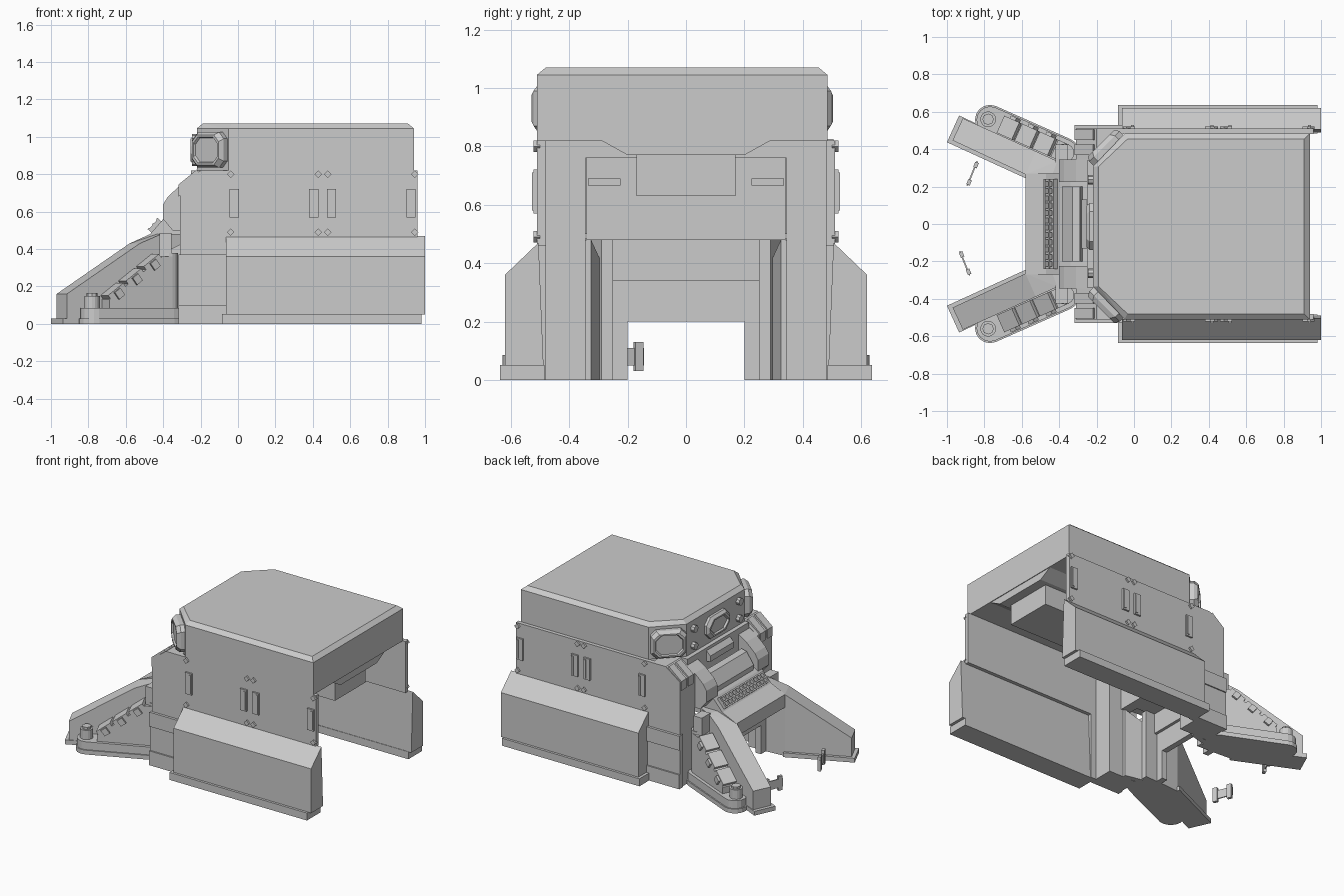
import bpy, bmesh, math
from mathutils import Matrix

cube = bpy.data.objects.get("Cube")
if cube:
    bpy.data.objects.remove(cube)

grey = bpy.data.materials.new("plain grey")
grey.use_nodes = True
GREY = (0.6, 0.6, 0.6, 1)
grey.diffuse_color = GREY
grey.node_tree.nodes["Principled BSDF"].inputs["Base Color"].default_value = GREY


def finish(name, bm, matrix=None):
    if matrix:
        bm.transform(matrix)
    bmesh.ops.recalc_face_normals(bm, faces=bm.faces)
    mesh = bpy.data.meshes.new(name)
    bm.to_mesh(mesh)
    bm.free()
    mesh.materials.append(grey)
    obj = bpy.data.objects.new(name, mesh)
    bpy.context.collection.objects.link(obj)


def prism(name, pts, axis, a, b, matrix=None):
    """Extrude a 2D outline along one axis from a to b."""
    place = {"x": lambda p, t: (t, p[0], p[1]),
             "y": lambda p, t: (p[0], t, p[1]),
             "z": lambda p, t: (p[0], p[1], t)}[axis]
    bm = bmesh.new()
    low = [bm.verts.new(place(p, a)) for p in pts]
    high = [bm.verts.new(place(p, b)) for p in pts]
    bm.faces.new(low)
    bm.faces.new(high)
    for i in range(len(pts)):
        j = (i + 1) % len(pts)
        bm.faces.new((low[i], low[j], high[j], high[i]))
    finish(name, bm, matrix)


def box(name, x, y, z, matrix=None):
    prism(name, [(x[0], y[0]), (x[1], y[0]), (x[1], y[1]), (x[0], y[1])], "z", z[0], z[1], matrix)


def hull(name, pts, matrix=None):
    bm = bmesh.new()
    for p in pts:
        bm.verts.new(p)
    res = bmesh.ops.convex_hull(bm, input=bm.verts)
    inner = [v for v in res["geom_interior"] if isinstance(v, bmesh.types.BMVert)]
    bmesh.ops.delete(bm, geom=inner, context="VERTS")
    bmesh.ops.dissolve_limit(bm, angle_limit=0.03, verts=bm.verts, edges=bm.edges)
    finish(name, bm, matrix)


def ring(cx, cy, r, n=16):
    return [(cx + r * math.cos(math.tau * i / n), cy + r * math.sin(math.tau * i / n)) for i in range(n)]


def window(name, centre, angle, w, h, d, corner):
    """Eight-sided framed window; local +x points outward."""
    def outline(inset, x):
        c = corner
        a, b = w / 2 - inset, h / 2 - inset
        return [(x, y, z) for y, z in ((-a, c - b), (c - a, -b), (a - c, -b), (a, c - b),
                                       (a, b - c), (a - c, b), (c - a, b), (-a, b - c))]
    rings = [outline(0, -0.02), outline(0, d * 0.5), outline(0.015, d),
             outline(0.025, d), outline(0.03, d - 0.012)]
    bm = bmesh.new()
    loops = [[bm.verts.new(p) for p in r] for r in rings]
    for a, b in zip(loops, loops[1:]):
        for i in range(8):
            j = (i + 1) % 8
            bm.faces.new((a[i], a[j], b[j], b[i]))
    bm.faces.new(loops[0])
    bm.faces.new(loops[-1])
    finish(name, bm, Matrix.Translation(centre) @ Matrix.Rotation(angle, 4, "Z"))


# Roof block with bevelled rim, set slightly off centre
SHIFT = -0.013


def roof_outline(i):
    half = [(-0.22 + i, 0.32), (-0.05 + i / 2, 0.497 - i), (0.94 - i, 0.497 - i)]
    return [(x, s * y + SHIFT) for s in (1, -1) for x, y in half]


hull("roof", [(x, y, z) for i, z in ((0, 0.82), (0, 1.045), (0.03, 1.07)) for x, y in roof_outline(i)])

# Ceiling beams
prism("ceiling_beam", [(-0.29, 0.82), (-0.2, 0.77), (0.2, 0.77), (0.29, 0.82)], "x", -0.2, 0.935)
box("ceiling_duct", (-0.2, 0.87), (-0.17, 0.17), (0.63, 0.82))

# Front wall above the passage, and sloped hood
prism("hood", [(-0.2, 0.48), (-0.2, 0.66), (-0.34, 0.6), (-0.4, 0.56), (-0.47, 0.48), (-0.58, 0.43),
               (-0.58, 0.34), (-0.38, 0.34), (-0.38, 0.48)], "y", -0.27, 0.27)
box("front_wall_upper", (-0.25, -0.18), (-0.34, 0.34), (0.48, 0.82))
box("front_wall_header", (-0.2, -0.09), (-0.35, 0.35), (0.76, 0.82))
box("inner_door_lintel", (-0.44, -0.4), (-0.28, 0.28), (0.2, 0.34))
hull("front_bar", [(x, y, z) for y in (-0.2, 0.2) for x, z in
                   ((-0.38, 0.57), (-0.385, 0.61), (-0.33, 0.69), (-0.29, 0.7), (-0.27, 0.6))])
hull("front_vent", [(x, y, z) for y in (-0.13, 0.13) for x, z in
                    ((-0.24, 0.81), (-0.28, 0.77), (-0.28, 0.73), (-0.2, 0.72), (-0.2, 0.81))])

# Vent grille on the hood
tilt = Matrix.Translation((-0.438, 0, 0.52)) @ Matrix.Rotation(math.radians(-49), 4, "Y")
for row in (-0.035, 0, 0.035):
    box("grille_rail", (row - 0.005, row + 0.005), (-0.24, 0.24), (-0.01, 0.025), tilt)
for i in range(13):
    y = -0.234 + i * 0.039
    box("grille_bar", (-0.035, 0.035), (y - 0.006, y + 0.006), (-0.01, 0.02), tilt)

# Windows and bolts on the front
window("front_window", (-0.22, SHIFT, 0.93), math.pi, 0.25, 0.15, 0.035, 0.045)
for y in (-0.25, 0.25):
    for z in (0.87, 0.99):
        prism("front_bolt", ring(y + SHIFT, z, 0.025, 8), "x", -0.245, -0.21)

wall = [(-0.31, 0), (-0.05, 0), (-0.05, 0.46), (0.96, 0.46), (0.96, 0.82), (-0.2, 0.82), (-0.31, 0.74)]
front = [(-0.31, 0), (-0.09, 0), (-0.09, 0.82), (-0.2, 0.82), (-0.31, 0.74)]
for s, side in ((1, "left"), (-1, "right")):
    flip = Matrix.Diagonal((1, s, 1, 1))

    # Side wall, front corner and lower apron
    prism("side_wall_" + side, wall, "y", 0.48, 0.51, flip)
    prism("front_corner_" + side, front, "y", 0.345, 0.5, flip)
    prism("apron_" + side, [(0.488, 0.05), (0.62, 0.05), (0.62, 0.36), (0.505, 0.47)], "x", -0.065, 1.0, flip)
    box("apron_base_" + side, (-0.085, 0.98), (0.485, 0.637), (0, 0.052), flip)
    box("wall_band_" + side, (-0.318, -0.05), (0.49, 0.52), (0.1, 0.27), flip)
    box("wall_foot_" + side, (-0.318, -0.05), (0.49, 0.53), (0, 0.1), flip)
    box("wall_upper_band_" + side, (-0.318, -0.05), (0.49, 0.528), (0.27, 0.37), flip)

    # Raised strips and diamond bolts on the side wall
    for x in (-0.02, 0.405, 0.5, 0.925):
        box("wall_strip_" + side, (x - 0.025, x + 0.025), (0.5, 0.522), (0.57, 0.72), flip)
        box("wall_strip_rib_" + side, (x + 0.005, x + 0.02), (0.5, 0.528), (0.58, 0.71), flip)
    for x in (-0.04, 0.43, 0.48, 0.945):
        for z in (0.49, 0.8):
            prism("wall_bolt_" + side, ring(x, z, 0.02, 4), "y", 0.5, 0.522, flip)

    # Corner window and corner brackets
    window("corner_window_" + side, (-0.14, s * 0.41 + SHIFT, 0.93), s * math.radians(135),
           0.23, 0.19, 0.05, 0.035)
    for y in (0.37, 0.45):
        hull("corner_bracket_" + side, [(x, t, z) for t in (y, y + 0.055) for x, z in
                                        ((-0.318, 0.68), (-0.318, 0.745), (-0.22, 0.825), (-0.19, 0.78))], flip)

    # Cheeks flanking the front bar
    hull("front_cheek_" + side, [(x, y, z) for y in (0.225, 0.345) for x, z in
                                 ((-0.2, 0.5), (-0.2, 0.81), (-0.31, 0.74), (-0.375, 0.68), (-0.4, 0.64),
                                  (-0.4, 0.56), (-0.35, 0.5))], flip)

    # Passage reveal, door jamb and inner shelf
    hull("passage_reveal_" + side, [(x, y, z) for x, y, top in
                                    ((-0.2, 0.325, 0.48), (-0.2, 0.35, 0.48),
                                     (-0.44, 0.27, 0.36), (-0.44, 0.33, 0.36)) for z in (0, top)], flip)
    box("door_jamb_" + side, (-0.44, -0.4), (0.2, 0.3), (0, 0.2), flip)
    box("inner_shelf_" + side, (-0.2, -0.13), (0.225, 0.335), (0.665, 0.69), flip)

    # Splayed wing wall with its footing
    hull("wing_" + side, [(x, y, z) for x, y, top in
                          ((-0.97, 0.447, 0.16), (-0.915, 0.565, 0.16), (-0.58, 0.265, 0.43), (-0.525, 0.389, 0.43),
                           (-0.44, 0.255, 0.48), (-0.41, 0.336, 0.48), (-0.31, 0.25, 0.48), (-0.31, 0.29, 0.48))
                          for z in (0, top)], flip)
    hull("wing_footing_" + side, [(x, y, z) for z in (0, 0.03) for x, y in
                                  ((-1.0, 0.437), (-0.935, 0.58), (-0.58, 0.245), (-0.55, 0.4))], flip)

    # Rounded buttress beside the wing
    for r, a, b in ((0.08, 0, 0.03), (0.072, 0.03, 0.085)):
        hull("buttress_base_" + side, [(x, y, z) for z in (a, b) for x, y in
                                       ring(-0.77, 0.557, r) + ring(-0.37, 0.38, r)], flip)
    prism("buttress_cap_" + side, ring(-0.78, 0.56, 0.042), "z", 0.08, 0.15, flip)
    prism("buttress_cap_top_" + side, ring(-0.78, 0.56, 0.03, 8), "z", 0.15, 0.165, flip)
    along = flip @ Matrix.Translation((-0.37, 0.38, 0)) @ Matrix.Rotation(math.radians(156), 4, "Z")
    prism("buttress_slope_" + side, [(0, 0.08), (0.37, 0.08), (0.37, 0.13), (0.06, 0.36), (0, 0.36)],
          "y", -0.05, 0.05, along)
    slope = along @ Matrix.Translation((0.215, 0, 0.245)) @ Matrix.Rotation(math.atan2(0.23, 0.31), 4, "Y")
    for t in (-0.13, 0, 0.13):
        box("buttress_plate_" + side, (t - 0.055, t + 0.055), (-0.05, 0.05), (0, 0.022), slope)
        box("buttress_clip_" + side, (t - 0.02, t + 0.02), (-0.066, -0.04), (-0.03, 0.015), slope)
    prism("buttress_pillar_" + side, ring(-0.37, 0.38, 0.05), "z", 0.08, 0.38, flip)
    box("pillar_block_" + side, (-0.42, -0.355), (0.33, 0.425), (0.36, 0.485), flip)

# Small loose brackets in front of the entrance
for name, x, y, angle in (("left_bracket", -0.865, 0.27, 68), ("right_bracket", -0.905, -0.21, 112)):
    m = Matrix.Translation((x, y, 0.08)) @ Matrix.Rotation(math.radians(angle), 4, "Z")
    box(name + "_plate", (-0.07, 0.07), (-0.004, 0.004), (-0.03, 0.03), m)
    for end in (-0.05, 0.05):
        box(name + "_tab", (end - 0.015, end + 0.015), (-0.012, 0.008), (-0.05, 0.05), m)
